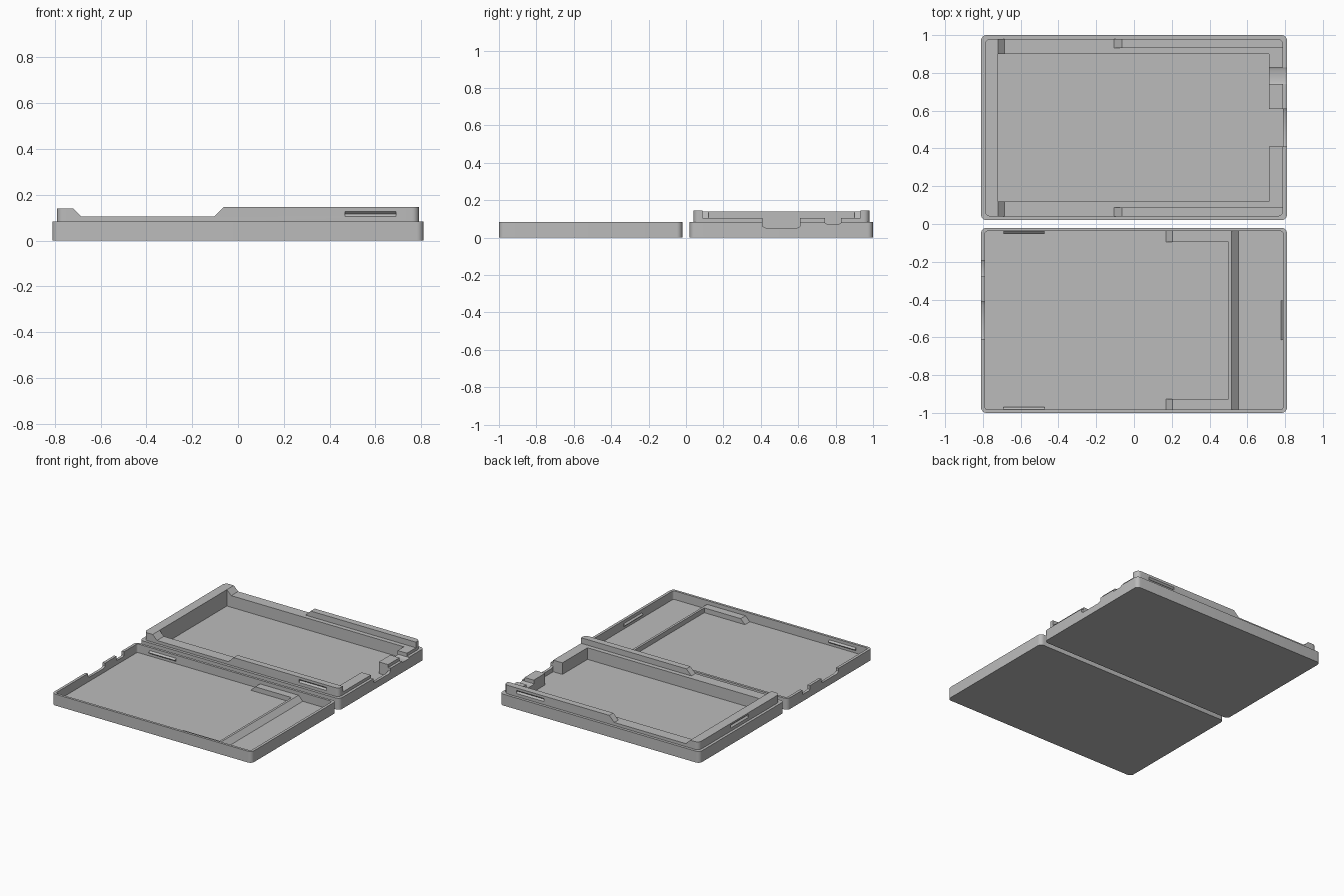
import bpy, bmesh
from mathutils import Vector

cube = bpy.data.objects.get("Cube")
if cube:
    bpy.data.objects.remove(cube, do_unlink=True)

grey = bpy.data.materials.new("plain_grey")
grey.use_nodes = True
GREY = (0.5, 0.5, 0.5, 1)
grey.diffuse_color = GREY
grey.node_tree.nodes["Principled BSDF"].inputs["Base Color"].default_value = GREY


def finish(name, bm):
    bmesh.ops.recalc_face_normals(bm, faces=bm.faces)
    mesh = bpy.data.meshes.new(name)
    bm.to_mesh(mesh)
    bm.free()
    mesh.materials.append(grey)
    ob = bpy.data.objects.new(name, mesh)
    bpy.context.collection.objects.link(ob)
    return ob


def box(name, x, y, z, radius=0):
    """Box from ranges, with optional rounded vertical edges."""
    bm = bmesh.new()
    bmesh.ops.create_cube(bm, size=1)
    for v in bm.verts:
        v.co = [r[0] if c < 0 else r[1] for r, c in zip((x, y, z), v.co)]
    if radius:
        upright = [e for e in bm.edges
                   if abs(e.verts[0].co.z - e.verts[1].co.z) > 0.001]
        bmesh.ops.bevel(bm, geom=upright, offset=radius, segments=6,
                        profile=0.5, affect='EDGES')
    return finish(name, bm)


def prism(name, axis, outline, a, b):
    """Outline in (other horizontal axis, z), extruded along x or y."""
    bm = bmesh.new()
    place = (lambda p: (a, *p)) if axis == 'x' else (lambda p: (p[0], a, p[1]))
    face = bm.faces.new([bm.verts.new(place(p)) for p in outline])
    ext = bmesh.ops.extrude_face_region(bm, geom=[face])
    step = Vector((b - a, 0, 0) if axis == 'x' else (0, b - a, 0))
    bmesh.ops.translate(bm, vec=step, verts=[
        g for g in ext["geom"] if isinstance(g, bmesh.types.BMVert)])
    return finish(name, bm)


def combine(target, tool, operation='DIFFERENCE'):
    mod = target.modifiers.new("combine", 'BOOLEAN')
    mod.object, mod.operation, mod.solver = tool, operation, 'EXACT'
    bpy.context.view_layer.objects.active = target
    bpy.ops.object.modifier_apply(modifier=mod.name)
    bpy.data.objects.remove(tool, do_unlink=True)


def notch(y0, y1, floor):
    """Port opening with chamfered lower corners, through the end wall."""
    c = 0.02 if y1 - y0 > 0.1 else 0.01
    return [(y0, 0.3), (y0, floor + c / 2), (y0 + c, floor),
            (y1 - c, floor), (y1, floor + c / 2), (y1, 0.3)]


def snap(name, axis, wall, direction, a, b, z):
    """Triangular bar against a wall, used as a groove or a ridge."""
    tip, back = wall + direction * 0.012, wall - direction * 0.002
    pts = [(back, z - 0.013), (tip, z), (back, z + 0.013)]
    return prism(name, axis, pts, a, b)


# Base tray with a raised inner lip
base = box("base_tray", (-0.81, 0.81), (0.02, 1.0), (0, 0.083), 0.03)
combine(base, box("lip", (-0.79, 0.79), (0.04, 0.98), (0.05, 0.146), 0.03), 'UNION')
# Low middle stretch of the lip, with ramps at both ends
combine(base, prism("dip", 'y', [
    (-0.9, 0.14), (-0.72, 0.14), (-0.685, 0.105), (-0.105, 0.105),
    (-0.064, 0.146), (-0.064, 0.2), (-0.9, 0.2)], -0.1, 1.1))
# Thin side strips remain outside this lowered shelf
combine(base, box("shelf", (-0.3, 0.9), (0.087, 0.933), (0.105, 0.3)))
# Device cavity, connector pocket and port openings
combine(base, box("cavity", (-0.72, 0.715), (0.12, 0.9), (0.02, 0.3)))
combine(base, box("pocket", (0.6, 0.79), (0.41, 0.61), (0.02, 0.3)))
combine(base, prism("port", 'x', notch(0.41, 0.61, 0.05), 0.65, 0.9))
combine(base, prism("small_port", 'x', notch(0.742, 0.828, 0.073), 0.65, 0.9))
# Snap grooves in the lip
for wall, way in ((0.04, 1), (0.98, -1)):
    pts_axis = snap("groove", 'x', wall, way, 0.467, 0.69, 0.117)
    combine(base, pts_axis)
combine(base, snap("groove", 'y', -0.79, 1, 0.405, 0.615, 0.117))

# Lid shell with matching port openings
lid = box("lid_tray", (-0.81, 0.81), (-1.0, -0.02), (0, 0.083), 0.03)
combine(lid, box("hollow", (-0.79, 0.79), (-0.982, -0.038), (0.02, 0.3), 0.015))
combine(lid, prism("port", 'x', notch(-0.61, -0.41, 0.05), -0.9, -0.7))
combine(lid, prism("small_port", 'x', notch(-0.278, -0.192, 0.05), -0.9, -0.7))

# U-shaped ledge that fills the dip of the lip
ledge = prism("lid_ledge", 'y', [(0.17, 0.02), (0.205, 0.055), (0.517, 0.055),
                                 (0.552, 0.02)], -0.982, -0.038)
combine(ledge, box("inside", (0, 0.5), (-0.926, -0.094), (-0.1, 0.2)))

# Snap ridges in the lid
snap("lid_ridge_back", 'x', -0.038, -1, -0.69, -0.475, 0.049)
snap("lid_ridge_front", 'x', -0.982, 1, -0.69, -0.475, 0.049)
snap("lid_ridge_end", 'y', 0.79, -1, -0.615, -0.405, 0.049)

# Smooth rounded corners, crisp edges elsewhere
for ob in (base, lid):
    bpy.ops.object.select_all(action='DESELECT')
    ob.select_set(True)
    bpy.context.view_layer.objects.active = ob
    bpy.ops.object.shade_smooth_by_angle(angle=0.5)
